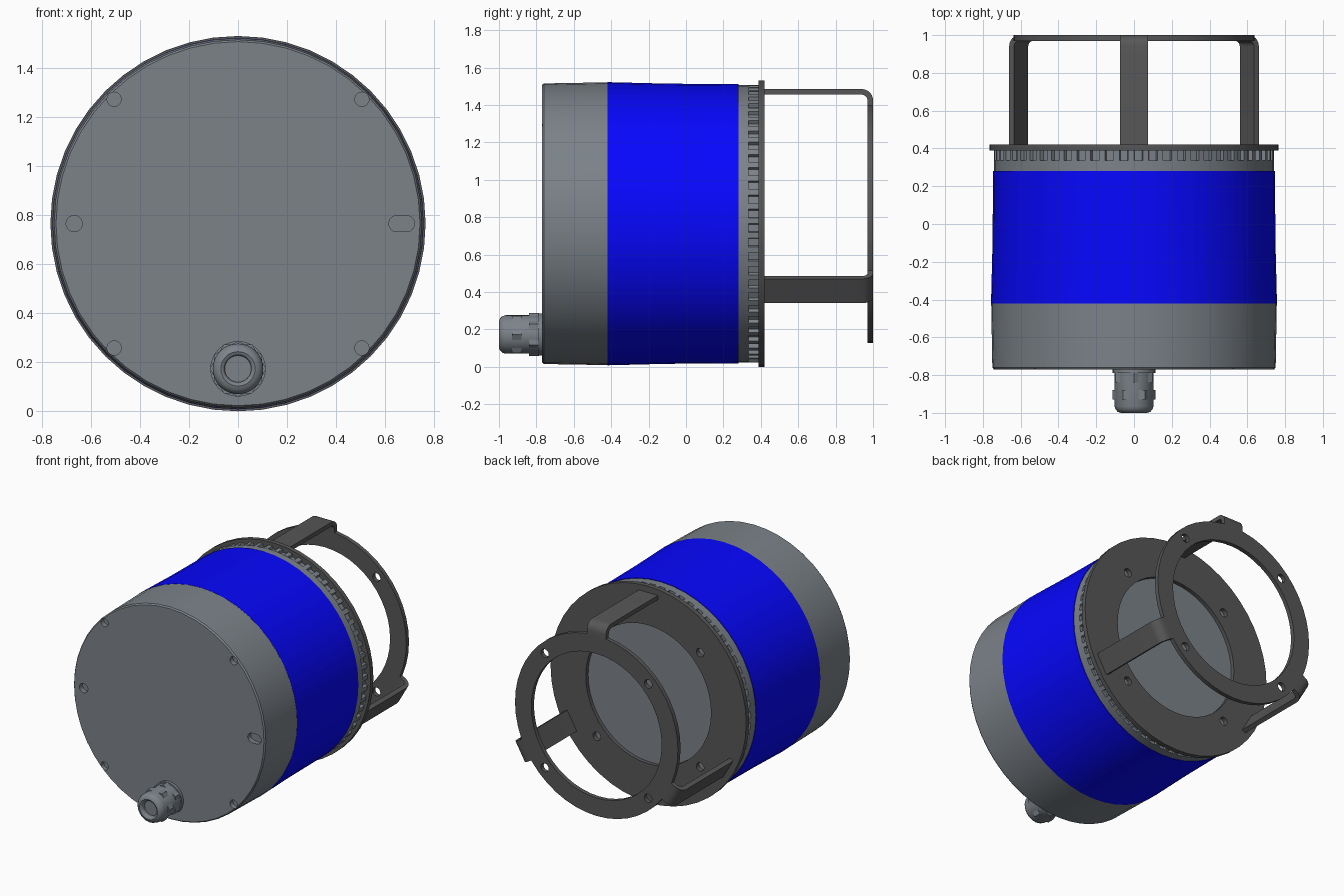
import bpy, bmesh
from math import sin, cos, pi, radians
from mathutils import Matrix

if "Cube" in bpy.data.objects:
    bpy.data.objects.remove(bpy.data.objects["Cube"])

CZ = 0.765  # height of the main axis


def material(name, rgb):
    m = bpy.data.materials.new(name)
    m.diffuse_color = (*rgb, 1)
    m.use_nodes = True
    m.node_tree.nodes["Principled BSDF"].inputs["Base Color"].default_value = m.diffuse_color
    return m


blue = material("blue", (0.002, 0.002, 1.0))
dark = material("dark_grey", (0.095, 0.095, 0.095))
grey = material("slate_grey", (0.20, 0.225, 0.25))


def finish(name, bm, mat=grey):
    bmesh.ops.recalc_face_normals(bm, faces=bm.faces)
    me = bpy.data.meshes.new(name)
    bm.to_mesh(me)
    bm.free()
    ob = bpy.data.objects.new(name, me)
    bpy.context.collection.objects.link(ob)
    me.materials.append(mat)
    return ob


def circle(n, phase=0.0):
    return [(2 * pi * k / n + phase, 1) for k in range(n)]


def lathe(name, profile, shape=None, x=0, z=CZ, loop=False, mat=grey):
    """Sweep (radius, y) points about an axis along y; shape is (angle, scale) pairs."""
    shape = shape or circle(48)
    bm = bmesh.new()
    rings = []
    for r, y in profile:
        rings.append([bm.verts.new((x + r * s * cos(a), y, z + r * s * sin(a)))
                      for a, s in shape])
    n = len(shape)
    for p, q in zip(rings, rings[1:] + rings[:1] if loop else rings[1:]):
        for k in range(n):
            j = (k + 1) % n
            bm.faces.new((p[k], p[j], q[j], q[k]))
    if not loop:
        bm.faces.new(rings[0])
        bm.faces.new(rings[-1])
    return finish(name, bm, mat)


def extrude(name, points, vec, mat=grey, matrix=None):
    """Extrude a flat outline along vec, then place it."""
    bm = bmesh.new()
    f = bm.faces.new([bm.verts.new(p) for p in points])
    ext = bmesh.ops.extrude_face_region(bm, geom=[f])
    bmesh.ops.translate(bm, vec=vec,
                        verts=[v for v in ext["geom"] if isinstance(v, bmesh.types.BMVert)])
    bm.transform(matrix or Matrix())
    return finish(name, bm, mat)


def cut(target, cutters):
    for c in cutters:
        c.hide_render = True
        m = target.modifiers.new("hole", 'BOOLEAN')
        m.operation = 'DIFFERENCE'
        m.solver = 'EXACT'
        m.object = c
    dg = bpy.context.evaluated_depsgraph_get()
    me = bpy.data.meshes.new_from_object(target.evaluated_get(dg))
    target.modifiers.clear()
    target.data = me
    for c in cutters:
        bpy.data.objects.remove(c)


def hole(x, z, r, y0, y1, mat=grey):
    return lathe("cutter", [(r, y0), (r, y1)], circle(20), x, z, mat=mat)


# front housing with screw recesses and one slot
housing = lathe("front_housing", [(0.742, -0.77), (0.75, -0.76), (0.756, -0.42)])
Y0, Y1 = -0.9, -0.735
recesses = [hole(sx * 0.505, CZ + sz * 0.507, 0.029, Y0, Y1)
            for sx in (-1, 1) for sz in (-1, 1)]
recesses.append(hole(-0.668, CZ, 0.033, Y0, Y1))
outline = [(cx + 0.033 * cos(radians(a)), Y0, CZ + 0.033 * sin(radians(a)))
           for cx, start in ((0.687, -90), (0.648, 90)) for a in range(start, start + 181, 15)]
recesses.append(extrude("cutter", outline, (0, Y1 - Y0, 0)))
cut(housing, recesses)

# coloured barrel
lathe("blue_barrel", [(0.757, -0.42), (0.749, -0.1), (0.746, 0.28)], mat=blue)

# rear collar, its notched grip band and the lens behind the flange
lathe("rear_collar", [(0.742, 0.28), (0.742, 0.335)])
TEETH = 60
gear = [(2 * pi * (k + off) / TEETH, s) for k in range(TEETH)
        for off, s in ((0, 1), (0.4, 1), (0.45, 0.972), (0.95, 0.972))]
lathe("notched_grip_band", [(0.742, 0.335), (0.742, 0.388)], gear)
lathe("lens", [(0.53, 0.38), (0.53, 0.393)])

# mounting flange and rear ring, each with four bolt holes
for name, ri, ro, y0, y1 in (("mounting_flange", 0.49, 0.765, 0.388, 0.42),
                             ("rear_ring", 0.51, 0.637, 0.97, 1.0)):
    ring = lathe(name, [(ri, y0), (ro, y0), (ro, y1), (ri, y1)], loop=True, mat=dark)
    cut(ring, [hole(sx * 0.404, CZ + sz * 0.404, 0.03, y0 - 0.05, y1 + 0.05, dark)
               for sx in (-1, 1) for sz in (-1, 1)])

# three bent bracket legs joining flange to ring
bend = [radians(a) for a in range(0, 91, 15)]
side = [(0.72, 0.41)] + [(0.66 + 0.06 * cos(a), 0.94 + 0.06 * sin(a)) for a in bend]
side += [(0.60, 1.0), (0.60, 0.97)]
side += [(0.66 + 0.03 * cos(a), 0.94 + 0.03 * sin(a)) for a in reversed(bend)] + [(0.69, 0.41)]
for i, deg in enumerate((90, 210, 330)):
    place = Matrix.Translation((0, 0, CZ)) @ Matrix.Rotation(-radians(deg), 4, 'Y')
    extrude(f"bracket_leg_{i + 1}", [(r, y, -0.075) for r, y in side], (0, 0, 0.15), dark, place)

# cable gland: round core with a shallow bored nose, base washer and two hex nuts
GZ = 0.173
lathe("gland_core", [(0.103, -0.76), (0.103, -0.965), (0.097, -0.983), (0.085, -0.995),
                     (0.07, -1.0), (0.06, -0.995), (0.054, -0.985), (0.054, -0.965)],
      circle(32), z=GZ)
lathe("gland_washer", [(0.113, -0.765), (0.113, -0.79)], circle(32), z=GZ)
lathe("gland_base_nut", [(0.114, -0.785), (0.114, -0.84)], circle(6, pi / 6), z=GZ)
lathe("gland_cap_nut", [(0.115, -0.88), (0.115, -0.93)], circle(6), z=GZ)

# smooth shading with sharp edges kept
for ob in bpy.context.collection.objects:
    ob.select_set(True)
    bpy.context.view_layer.objects.active = ob
bpy.ops.object.shade_smooth_by_angle(angle=radians(30))
